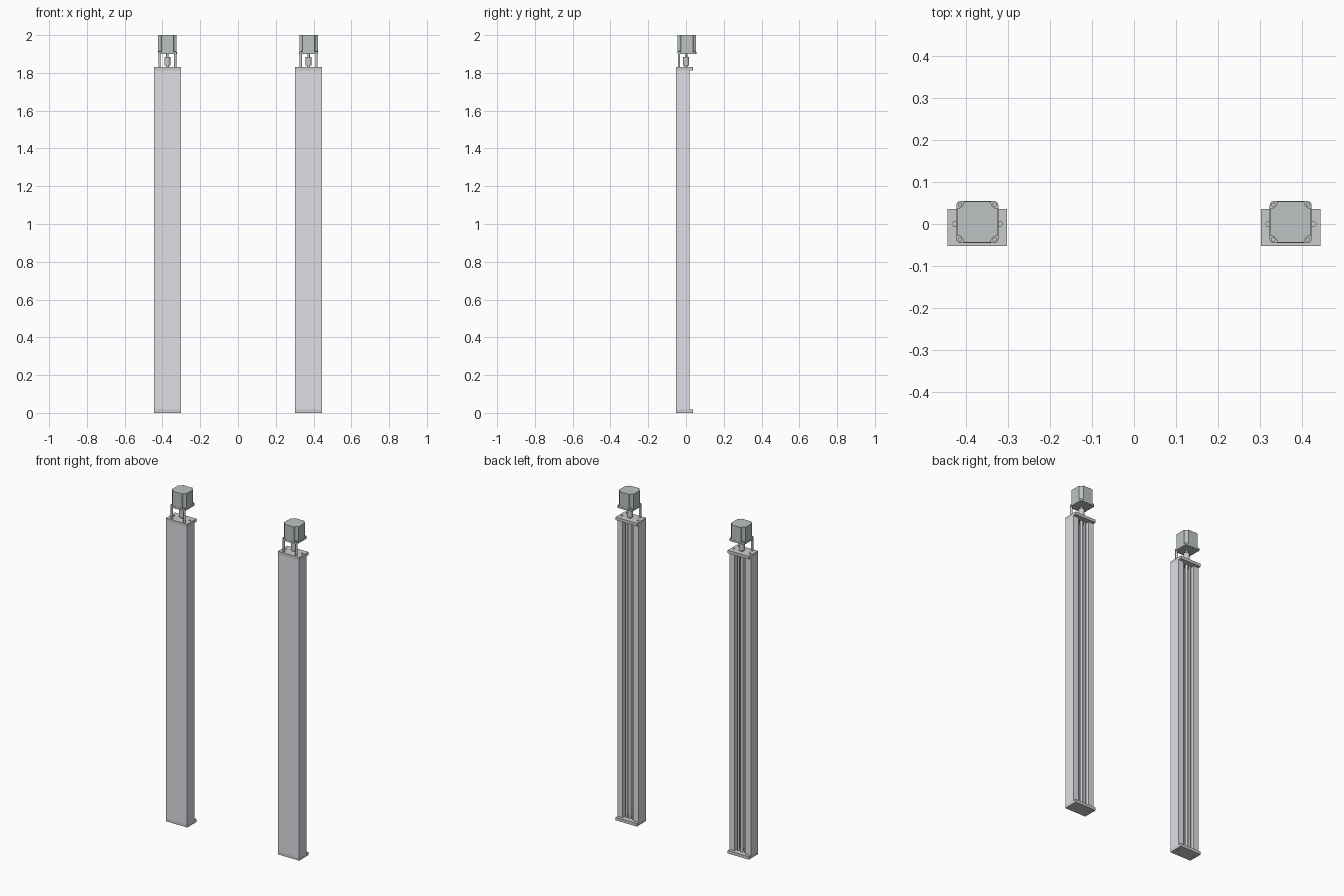
import bpy, bmesh, math

if "Cube" in bpy.data.objects:
    bpy.data.objects.remove(bpy.data.objects["Cube"])

MY = 0.0045          # motor axis in y
CX = 0.374           # actuator offset in x


def material(name, rgb):
    m = bpy.data.materials.new(name)
    m.diffuse_color = (*rgb, 1)
    m.use_nodes = True
    m.node_tree.nodes["Principled BSDF"].inputs["Base Color"].default_value = m.diffuse_color
    return m


RAIL = material("rail_finish", (0.74, 0.73, 0.79))
MOTOR = material("motor_finish", (0.50, 0.55, 0.54))


def extrude(name, pts, z0, z1, mat=None):
    """Prism from an xy outline."""
    bm = bmesh.new()
    face = bm.faces.new([bm.verts.new((x, y, z0)) for x, y in pts])
    top = bmesh.ops.extrude_face_region(bm, geom=[face])["geom"]
    vs = [v for v in top if isinstance(v, bmesh.types.BMVert)]
    bmesh.ops.translate(bm, verts=vs, vec=(0, 0, z1 - z0))
    bmesh.ops.recalc_face_normals(bm, faces=bm.faces)
    me = bpy.data.meshes.new(name)
    bm.to_mesh(me)
    bm.free()
    ob = bpy.data.objects.new(name, me)
    bpy.context.collection.objects.link(ob)
    if mat:
        me.materials.append(mat)
    return ob


def rod(name, x, y, r, z0, z1, mat=None, sides=20):
    bpy.ops.mesh.primitive_cylinder_add(vertices=sides, radius=r, depth=z1 - z0,
                                        location=(x, y, (z0 + z1) / 2))
    ob = bpy.context.object
    ob.name = name
    bpy.ops.object.shade_smooth_by_angle(angle=math.radians(40))
    if mat:
        ob.data.materials.append(mat)
    return ob


def rect(cx, x, y0, y1):
    return [(cx - x, y0), (cx + x, y0), (cx + x, y1), (cx - x, y1)]


def rounded_square(cx, cy, h, r, n=5):
    pts = []
    for q, (sx, sy) in enumerate([(1, 1), (-1, 1), (-1, -1), (1, -1)]):
        for i in range(n + 1):
            a = math.pi / 2 * (q + i / n)
            pts.append((cx + sx * (h - r) + r * math.cos(a), cy + sy * (h - r) + r * math.sin(a)))
    return pts


def notched_square(cx, cy, h, r, n=5):
    """Square with concave scooped corners."""
    pts = []
    for q, (sx, sy) in enumerate([(1, 1), (-1, 1), (-1, -1), (1, -1)]):
        for i in range(n + 1):
            a = math.pi / 2 * (q - i / n) - math.pi / 2
            pts.append((cx + sx * h + r * math.cos(a), cy + sy * h + r * math.sin(a)))
    return pts


def actuator(side, cx):
    # C-shaped rail, open at the back
    w, s = 0.071, 0.036
    extrude(side + "_rail", [(cx - w, -0.052), (cx + w, -0.052), (cx + w, 0.018), (cx + s, 0.018),
                             (cx + s, -0.03), (cx - s, -0.03), (cx - s, 0.018), (cx - w, 0.018)],
            0.018, 1.812, RAIL)
    # end plates with drilled holes
    for end, z0, z1 in (("bottom", 0, 0.018), ("top", 1.812, 1.83)):
        plate = extrude(f"{side}_{end}_plate", rect(cx, w, -0.052, 0.036), z0, z1)
        for i, dx in enumerate((-0.054, 0.054)):
            cut = rod(f"{side}_{end}_hole_cutter_{i}", cx + dx, 0, 0.006, z0 + 0.006 * (end == "top"),
                      z1 + (0.01 if end == "top" else -0.006), sides=16)
            if end == "bottom":
                cut.location.z -= 0.006
            cut.hide_render = True
            cut.hide_set(True)
            mod = plate.modifiers.new("hole", "BOOLEAN")
            mod.operation = "DIFFERENCE"
            mod.solver = "EXACT"
            mod.object = cut
            bpy.context.view_layer.objects.active = plate
            bpy.ops.object.modifier_apply(modifier=mod.name)
            bpy.data.objects.remove(cut)
    # guide rods and lead screw
    for n, dx in (("left", -0.023), ("right", 0.023)):
        rod(f"{side}_{n}_guide_rod", cx + dx, 0, 0.006, 0.016, 1.814)
    rod(side + "_lead_screw", cx, 0, 0.008, 0.016, 1.84)
    # coupling and motor shaft
    rod(side + "_coupling", cx, 0.001, 0.016, 1.838, 1.884, sides=28)
    rod(side + "_motor_shaft", cx, 0.001, 0.006, 1.88, 1.902)
    # motor standoffs
    for n, dx in (("left", -0.0415), ("right", 0.0415)):
        rod(f"{side}_{n}_standoff", cx + dx, MY - 0.0415, 0.0065, 1.83, 1.9)
    # motor: flange with rounded corners, scooped body, corner bolts
    extrude(side + "_motor_flange", rounded_square(cx, MY, 0.05, 0.009), 1.9, 1.911, MOTOR)
    extrude(side + "_motor_body", notched_square(cx, MY, 0.049, 0.017), 1.911, 2.0, MOTOR)
    for i in range(4):
        dx, dy = (0.0415 if i & 1 else -0.0415), (0.0415 if i & 2 else -0.0415)
        rod(f"{side}_motor_bolt_{i}", cx + dx, MY + dy, 0.005, 1.909, 1.916, sides=16)


actuator("left", -CX)
actuator("right", CX)
